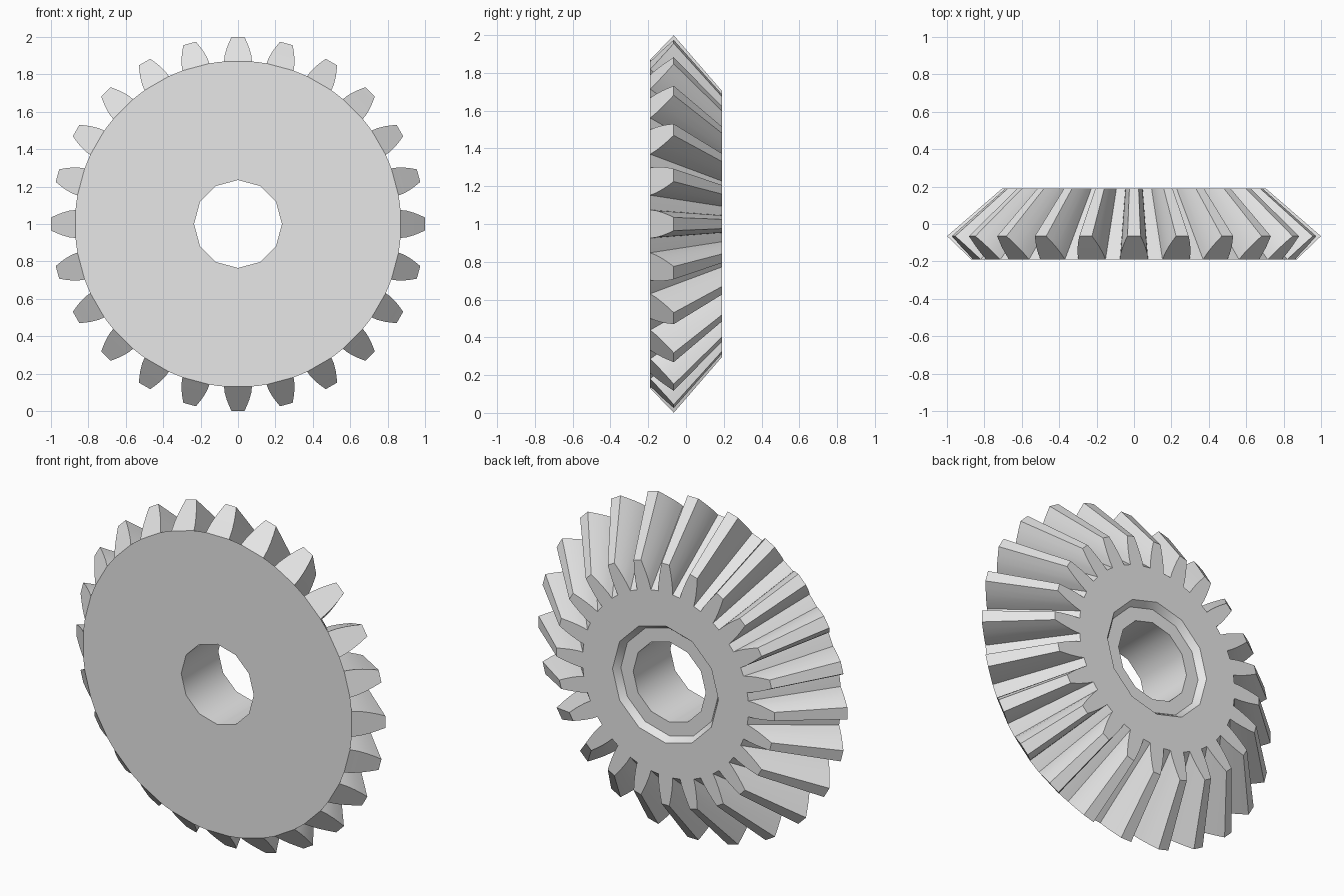
import bpy, bmesh, math

cube = bpy.data.objects.get("Cube")
if cube:
    bpy.data.objects.remove(cube, do_unlink=True)

TEETH = 24
FRONT, BACK, APEX = -0.19, 0.19, 0.80
BORE_SIDES = 12
# Half tooth on the outer cone: radius, depth, half width
PROFILE = [(0.872, FRONT, 0.075), (0.905, -0.158, 0.071),
           (0.94, -0.124, 0.061), (0.97, -0.094, 0.049), (1.0, -0.065, 0.035)]
# Bore and rear recess: radius, depth
BORE = [(0.235, FRONT), (0.235, 0.153), (0.315, 0.153), (0.328, 0.172), (0.343, BACK)]

bm = bmesh.new()


def vert(radius, depth, angle):
    return bm.verts.new((radius * math.sin(angle), depth, 1 + radius * math.cos(angle)))


def pair(radius, depth, angle):
    """A front vertex and its copy drawn toward the cone apex, on the back plane."""
    scale = (APEX - BACK) / (APEX - depth)
    return vert(radius, depth, angle), vert(radius * scale, BACK, angle)


# Toothed outline, tooth by tooth
outline, front_rim = [], []
pitch = 2 * math.pi / TEETH
for i in range(TEETH):
    mid = i * pitch
    left = [pair(r, y, mid - w / r) for r, y, w in PROFILE]
    right = [pair(r, y, mid + w / r) for r, y, w in PROFILE]
    valley = pair(PROFILE[0][0], FRONT, mid + pitch / 2)
    outline += left + right[::-1] + [valley]
    front_rim += [left[0][0], right[0][0], valley[0]]
    # Outer end of the tooth
    for k in range(len(PROFILE) - 1):
        bm.faces.new((left[k][0], left[k + 1][0], right[k + 1][0], right[k][0]))

# Flanks, tips and valleys
for (a, b), (c, d) in zip(outline, outline[1:] + outline[:1]):
    bm.faces.new((a, b, d, c))

# Bore with the chamfered recess at the back
rings = [[vert(r, y, 2 * math.pi * i / BORE_SIDES) for i in range(BORE_SIDES)] for r, y in BORE]
for lo, hi in zip(rings, rings[1:]):
    for i in range(BORE_SIDES):
        j = (i + 1) % BORE_SIDES
        bm.faces.new((lo[i], lo[j], hi[j], hi[i]))


def fill_between(outer, inner, normal):
    """Flat face between two closed loops."""
    edges = []
    for loop in (outer, inner):
        for a, b in zip(loop, loop[1:] + loop[:1]):
            edges.append(bm.edges.get((a, b)) or bm.edges.new((a, b)))
    bmesh.ops.triangle_fill(bm, edges=edges, use_beauty=True, normal=normal)


fill_between(front_rim, rings[0], (0, -1, 0))
fill_between([b for a, b in outline], rings[-1], (0, 1, 0))
bmesh.ops.recalc_face_normals(bm, faces=bm.faces[:])

mesh = bpy.data.meshes.new("bevel_gear")
bm.to_mesh(mesh)
bm.free()
gear = bpy.data.objects.new("bevel_gear", mesh)
bpy.context.scene.collection.objects.link(gear)

# Plain grey metal
grey = bpy.data.materials.new("light_grey")
grey.use_nodes = True
color = (0.8, 0.8, 0.8, 1)
grey.diffuse_color = color
for node in grey.node_tree.nodes:
    if node.type == "BSDF_PRINCIPLED":
        node.inputs["Base Color"].default_value = color
mesh.materials.append(grey)

for other in bpy.context.selected_objects:
    other.select_set(False)
gear.select_set(True)
bpy.context.view_layer.objects.active = gear
bpy.ops.object.shade_smooth_by_angle(angle=math.radians(32))
